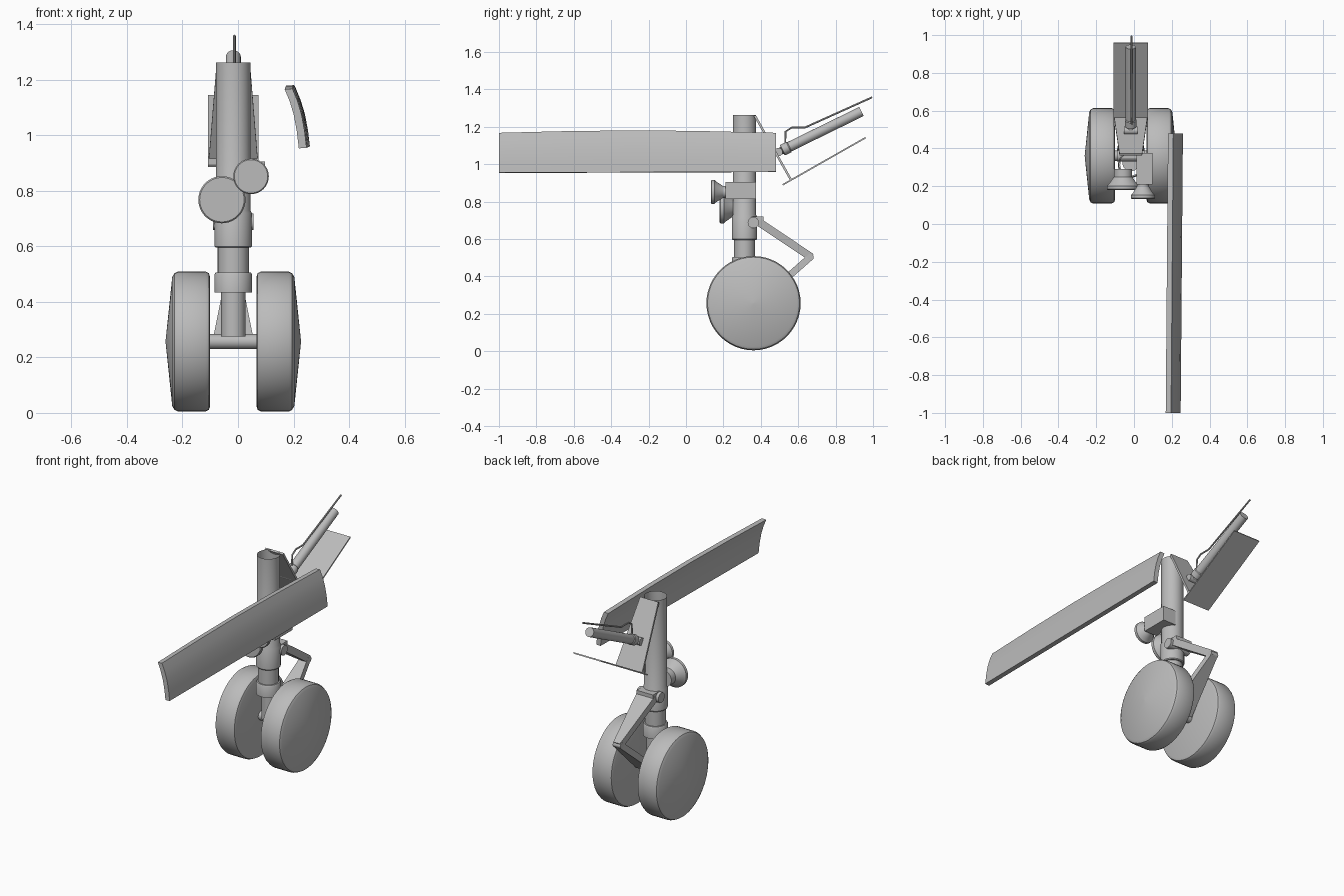
import bpy, bmesh, math
from mathutils import Vector

cube = bpy.data.objects.get("Cube")
if cube:
    bpy.data.objects.remove(cube, do_unlink=True)

grey = bpy.data.materials.new("plain_grey")
grey.use_nodes = True
grey.diffuse_color = (0.5, 0.5, 0.5, 1)
grey.node_tree.nodes["Principled BSDF"].inputs["Base Color"].default_value = (0.5, 0.5, 0.5, 1)

CX = -0.017        # centre plane of the leg
LEG_Y = 0.313      # strut axis
AXLE = Vector((CX, 0.361, 0.257))


def finish(name, bm, smooth=True):
    bmesh.ops.recalc_face_normals(bm, faces=bm.faces)
    mesh = bpy.data.meshes.new(name)
    bm.to_mesh(mesh)
    bm.free()
    obj = bpy.data.objects.new(name, mesh)
    bpy.context.collection.objects.link(obj)
    mesh.materials.append(grey)
    if smooth:
        bpy.ops.object.select_all(action='DESELECT')
        obj.select_set(True)
        bpy.context.view_layer.objects.active = obj
        bpy.ops.object.shade_smooth_by_angle(angle=math.radians(30))
    return obj


def loft(name, rings, capped=True, smooth=True):
    """Skin a list of equally long closed rings."""
    bm = bmesh.new()
    loops = [[bm.verts.new(p) for p in ring] for ring in rings]
    for a, b in zip(loops, loops[1:]):
        for i in range(len(a)):
            j = (i + 1) % len(a)
            bm.faces.new((a[i], a[j], b[j], b[i]))
    if capped:
        bm.faces.new(loops[0])
        bm.faces.new(loops[-1])
    return finish(name, bm, smooth)


def lathe(name, origin, axis, profile, capped=True, sides=40):
    """Revolve (radius, distance) pairs about an axis."""
    axis = Vector(axis).normalized()
    u = axis.orthogonal().normalized()
    v = axis.cross(u)
    turns = [2 * math.pi * i / sides for i in range(sides)]
    rings = [[Vector(origin) + axis * h + (u * math.cos(t) + v * math.sin(t)) * r for t in turns]
             for r, h in profile]
    return loft(name, rings, capped)


def rod(name, a, b, radius, sides=24):
    a, b = Vector(a), Vector(b)
    return lathe(name, a, b - a, [(radius, 0), (radius, (b - a).length)], sides=sides)


def plate(name, a, b, half_a, half_b, thick):
    """Flat tapered bar between two (y, z) points, wide along x."""
    d = Vector((0, b[0] - a[0], b[1] - a[1])).normalized()
    n = Vector((1, 0, 0)).cross(d) * thick / 2
    rings = []
    for (y, z), w in ((a, half_a), (b, half_b)):
        rings.append([Vector((CX + s * w, y, z)) + n * t
                      for s, t in ((-1, -1), (1, -1), (1, 1), (-1, 1))])
    return loft(name, rings, smooth=False)


def box(name, lo, hi):
    rings = [[(lo[0], lo[1], z), (hi[0], lo[1], z), (hi[0], hi[1], z), (lo[0], hi[1], z)]
             for z in (lo[2], hi[2])]
    return loft(name, rings, smooth=False)


# Main leg: open tube with stepped collars
lathe("strut_tube", (CX, LEG_Y, 0), (0, 0, 1),
      [(0.062, 1.262), (0.062, 0.73), (0.067, 0.72), (0.067, 0.6), (0.063, 0.595),
       (0.056, 0.595), (0.056, 0.505), (0.064, 0.505), (0.068, 0.498), (0.068, 0.433)],
      capped=False)
rod("lower_shaft", (CX, LEG_Y + 0.01, 0.275), (CX, LEG_Y + 0.01, 0.52), 0.044)

# Axle and wheels
rod("axle", AXLE - Vector((0.1, 0, 0)), AXLE + Vector((0.1, 0, 0)), 0.027)
for side, label in ((1, "left"), (-1, "right")):
    lathe(label + "_wheel", AXLE, (side, 0, 0),
          [(0.002, 0.083), (0.232, 0.083), (0.246, 0.088), (0.252, 0.1), (0.252, 0.2),
           (0.246, 0.212), (0.232, 0.22), (0.002, 0.244)], sides=48)

# Scissor links behind the leg
rod("upper_link_pin", (CX - 0.073, 0.36, 0.688), (CX + 0.073, 0.36, 0.688), 0.03)
box("link_bracket", (CX - 0.055, 0.35, 0.67), (CX + 0.055, 0.415, 0.72))
plate("upper_scissor_link", (0.39, 0.69), (0.67, 0.503), 0.058, 0.022, 0.042)
plate("lower_scissor_link", (0.67, 0.508), (0.385, 0.258), 0.022, 0.072, 0.036)
rod("link_apex_pin", (CX - 0.025, 0.665, 0.503), (CX + 0.025, 0.665, 0.503), 0.018)

# Lamps and their mounts
lathe("large_lamp", (-0.058, 0.18, 0.768), (0, 1, 0),
      [(0.08, 0), (0.085, 0.005), (0.085, 0.022), (0.076, 0.03), (0.048, 0.07), (0.048, 0.11)])
lathe("small_lamp", (0.047, 0.133, 0.852), (0, 1, 0),
      [(0.06, 0), (0.064, 0.004), (0.064, 0.02), (0.056, 0.027), (0.032, 0.065), (0.032, 0.1)])
box("lamp_mount", (0.013, 0.21, 0.815), (0.098, 0.375, 0.905))

# Rear support panel, rear door and actuator
plate("support_panel", (0.368, 1.26), (0.562, 0.915), 0.06, 0.088, 0.012)
plate("rear_door", (0.517, 0.89), (0.96, 1.142), 0.091, 0.091, 0.008)
foot, tip = Vector((CX, 0.495, 1.065)), Vector((CX, 0.938, 1.282))
lathe("actuator", foot, tip - foot,
      [(0.02, 0), (0.02, 0.02), (0.031, 0.025), (0.031, 0.06), (0.027, 0.065),
       (0.027, (tip - foot).length)], sides=24)
rod("actuator_pin", (CX - 0.035, 0.495, 1.065), (CX + 0.035, 0.495, 1.065), 0.022)

# Bent thin rod above the actuator
path = [(0.53, 1.09), (0.532, 1.175), (0.565, 1.196), (0.635, 1.196), (0.995, 1.358)]
rings = []
for i, (y, z) in enumerate(path):
    a, b = path[max(i - 1, 0)], path[min(i + 1, len(path) - 1)]
    d = Vector((0, b[0] - a[0], b[1] - a[1])).normalized()
    n = d.cross(Vector((1, 0, 0)))
    rings.append([Vector((CX + 0.004, y, z)) + 0.005 *
                  (Vector((1, 0, 0)) * math.cos(t) + n * math.sin(t))
                  for t in (k * math.pi / 4 for k in range(8))])
loft("thin_rod", rings)

# Long curved side door, slightly bowed and yawed
outer = [(0.196, 1.168), (0.214, 1.125), (0.229, 1.075), (0.24, 1.015), (0.247, 0.955)]
section = outer + [(x - 0.028, z - 0.002) for x, z in reversed(outer)]
rings = []
for y in (-1, -0.65, -0.3, 0.05, 0.48):
    f = (y + 1) / 1.48
    bow = 0.013 * math.sin(math.pi * f)
    rings.append([(x + 0.012 * f, y, z + bow * (z - 0.955) / 0.213 + 0.005 * f * (1.168 - z) / 0.213)
                  for x, z in section])
loft("side_door", rings)
